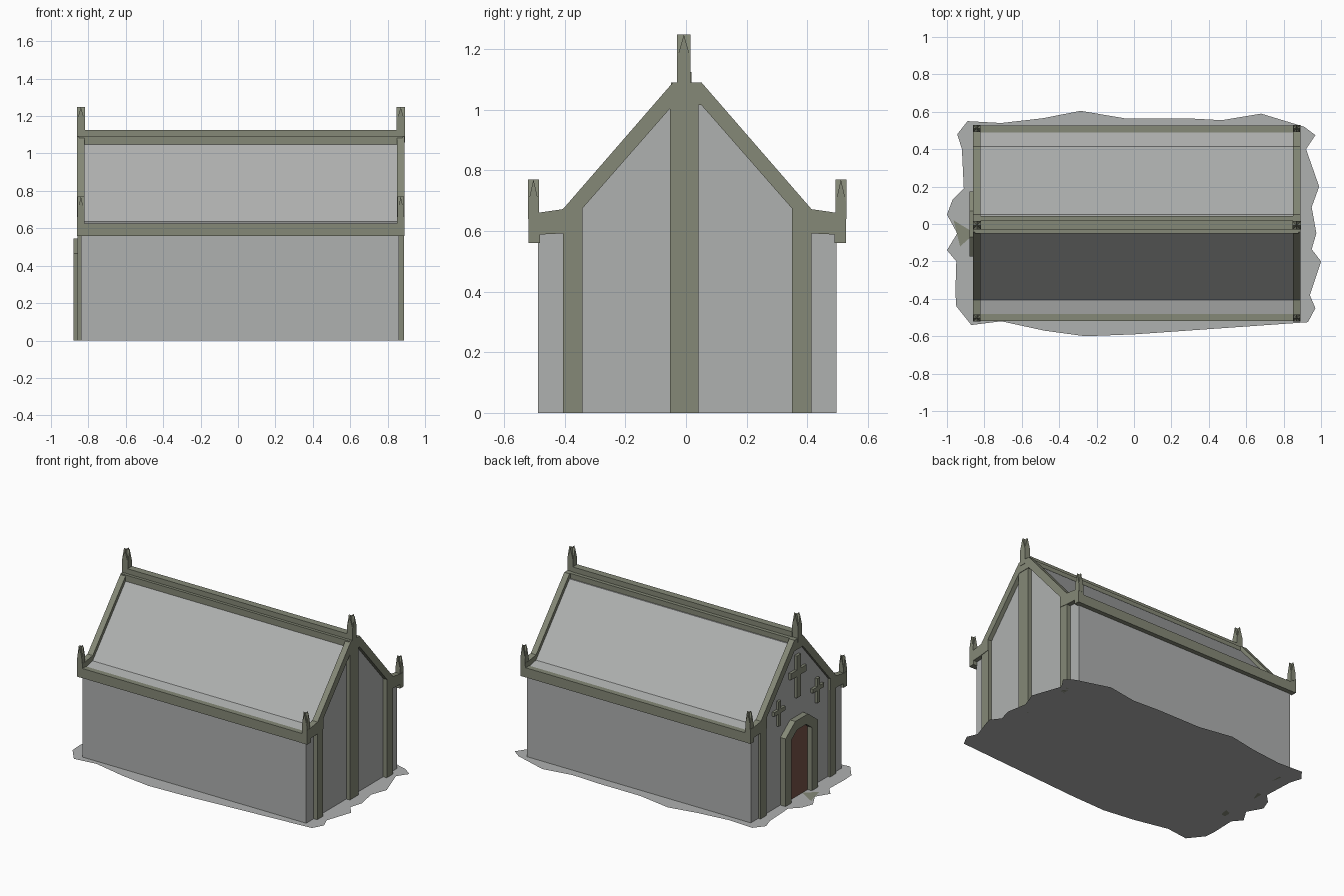
import bpy, bmesh

if "Cube" in bpy.data.objects:
    bpy.data.objects.remove(bpy.data.objects["Cube"])

def material(name, rgb):
    m = bpy.data.materials.new(name)
    m.diffuse_color = (*rgb, 1)
    m.use_nodes = True
    m.node_tree.nodes["Principled BSDF"].inputs["Base Color"].default_value = m.diffuse_color
    return m

STONE = material("grey_stone", (0.43, 0.44, 0.435))
TRIM = material("olive_trim", (0.235, 0.25, 0.185))
WOOD = material("brown_wood", (0.18, 0.085, 0.065))
YC = 0.004                 # centre line of the building
XL, XR = -0.86, 0.89       # outer faces of the two gable ends

def finish(name, bm, mat):
    bmesh.ops.recalc_face_normals(bm, faces=bm.faces)
    me = bpy.data.meshes.new(name)
    bm.to_mesh(me)
    bm.free()
    me.materials.append(mat)
    ob = bpy.data.objects.new(name, me)
    bpy.context.collection.objects.link(ob)
    return ob

def add_prism(bm, pts, a, b, axis='X'):
    """Extrude a flat outline of (across, z) points from a to b along the axis."""
    place = (lambda p: (a, p[0], p[1])) if axis == 'X' else (lambda p: (p[0], a, p[1]))
    f = bm.faces.new([bm.verts.new(place(p)) for p in pts])
    new = bmesh.ops.extrude_face_region(bm, geom=[f])['geom']
    step = (b - a, 0, 0) if axis == 'X' else (0, b - a, 0)
    bmesh.ops.translate(bm, vec=step, verts=[v for v in new if isinstance(v, bmesh.types.BMVert)])

def prism(name, pts, a, b, mat):
    bm = bmesh.new()
    add_prism(bm, pts, a, b)
    return finish(name, bm, mat)

def rect(y0, y1, z0, z1):
    return [(y0, z0), (y1, z0), (y1, z1), (y0, z1)]

def mirrored(half, c=YC):
    return [(c + y, z) for y, z in half] + [(c - y, z) for y, z in reversed(half)]

# ragged ground sheet
outline = [(.68, .59), (.91, .52), (.97, .475), (.92, .40), (.99, .20), (.95, .09), (.975, -.05),
           (.95, -.135), (1, -.2), (.94, -.38), (.97, -.45), (.93, -.525), (0, -.59), (-.26, -.6),
           (-.48, -.57), (-.71, -.52), (-.87, -.54), (-.95, -.44), (-.955, -.365), (-.95, -.2),
           (-1, -.14), (-.945, -.05), (-1, .05), (-.97, .13), (-.91, .19), (-.92, .40),
           (-.945, .48), (-.89, .55), (-.71, .54), (-.49, .565), (-.285, .605), (-.05, .565),
           (.285, .565), (.47, .555)]
bm = bmesh.new()
f = bm.faces.new([bm.verts.new((x, y, 0)) for x, y in outline])
f.normal_update()
if f.normal.z < 0:
    f.normal_flip()
bmesh.ops.triangulate(bm, faces=[f])
me = bpy.data.meshes.new("ground_sheet")
bm.to_mesh(me)
bm.free()
me.materials.append(STONE)
bpy.context.collection.objects.link(bpy.data.objects.new("ground_sheet", me))

# small worn doorstep
bm = bmesh.new()
bm.faces.new([bm.verts.new(p) for p in
              ((-.85, -.05, .002), (-.93, -.12, .002), (-.965, .02, .002))])
finish("doorstep", bm, TRIM)

# walls and kinked roof in one solid
prism("walls_and_roof",
      mirrored([(.492, 0), (.492, .62), (.411, .636), (.047, 1.055)]), XL + .02, XR - .03, STONE)

# ridge beams
prism("ridge_beam", rect(-.05, .043, 1.03, 1.09), XL + .01, XR - .01, TRIM)
prism("ridge_cap", rect(-.03, .018, 1.07, 1.125), XL + .04, XR - .04, TRIM)

# eave beams
for side, s in (("front", -1), ("back", 1)):
    y0, y1 = sorted((YC + s * .485, YC + s * .523))
    prism(side + "_eave_beam", rect(y0, y1, .56, .626), XL, XR, TRIM)

def finial(name, x, y, w, z0, zs, z1):
    """Square post with a cross-gabled top."""
    bm = bmesh.new()
    for c, d, axis in ((y, x, 'X'), (x, y, 'Y')):
        add_prism(bm, [(c - w, z0), (c + w, z0), (c + w, zs), (c, z1), (c - w, zs)],
                  d - w, d + w, axis)
    finish(name, bm, TRIM)

# gable ends: frame, pilasters, corner blocks and finials
frame = mirrored([(.047, 1.015), (.345, .675), (.345, .60), (.41, .592), (.492, .588)])
frame += [(2 * YC - y, z) for y, z in
          mirrored([(.492, .66), (.41, .672), (.047, 1.09)])]
for end, x0, x1 in (("door_end", XL, XL + .04), ("far_end", XR - .04, XR)):
    bm = bmesh.new()
    for s in (1, -1):      # half of the frame at a time keeps the outline simple
        half = [(0, 1.015), (.047, 1.015), (.345, .675), (.345, .60), (.41, .592), (.492, .588),
                (.492, .66), (.41, .672), (.047, 1.09), (0, 1.09)]
        add_prism(bm, [(YC + s * y, z) for y, z in half], x0, x1)
    finish(end + "_gable_frame", bm, TRIM)
    xm = (x0 + x1) / 2
    for side, s in (("front", -1), ("back", 1)):
        a, b = sorted((YC + s * .345, YC + s * .41))
        prism(f"{end}_{side}_pilaster", rect(a, b, 0, .64), x0 + .003, x1 - .003, TRIM)
        a, b = sorted((YC + s * .488, YC + s * .524))
        prism(f"{end}_{side}_corner_block", rect(a, b, .56, .66), x0, x1, TRIM)
        finial(f"{end}_{side}_finial", xm, YC + s * .507, .018, .64, .69, .77)
    finial(end + "_peak_finial", xm, -.007, .022, 1.06, 1.17, 1.248)
prism("far_end_centre_pilaster", rect(-.052, .042, 0, 1.03), XR - .04, XR - .003, TRIM)

# door with chamfered surround
surround = [(-.175, 0), (-.11, 0), (-.11, .435), (-.05, .48), (.05, .48), (.11, .435), (.11, 0),
            (.175, 0), (.175, .465), (.07, .545), (-.07, .545), (-.175, .465)]
prism("door_surround", surround, -.88, -.835, TRIM)
prism("door", [(-.112, 0), (.112, 0), (.112, .436), (.05, .482), (-.05, .482), (-.112, .436)],
      -.848, -.838, WOOD)

# three wall crosses above the door
def cross(name, y, z0, z1, zb, arm, t):
    pts = [(y + s * a, z) for s, row in
           ((1, [(t, z0), (t, zb - t), (arm, zb - t), (arm, zb + t), (t, zb + t), (t, z1)]),
            (-1, [(t, z1), (t, zb + t), (arm, zb + t), (arm, zb - t), (t, zb - t), (t, z0)]))
           for a, z in row]
    prism(name, pts, -.858, -.835, TRIM)

cross("large_cross", 0, .68, .97, .85, .085, .022)
cross("small_cross_back", .205, .56, .73, .66, .06, .014)
cross("small_cross_front", -.215, .56, .73, .66, .06, .014)
